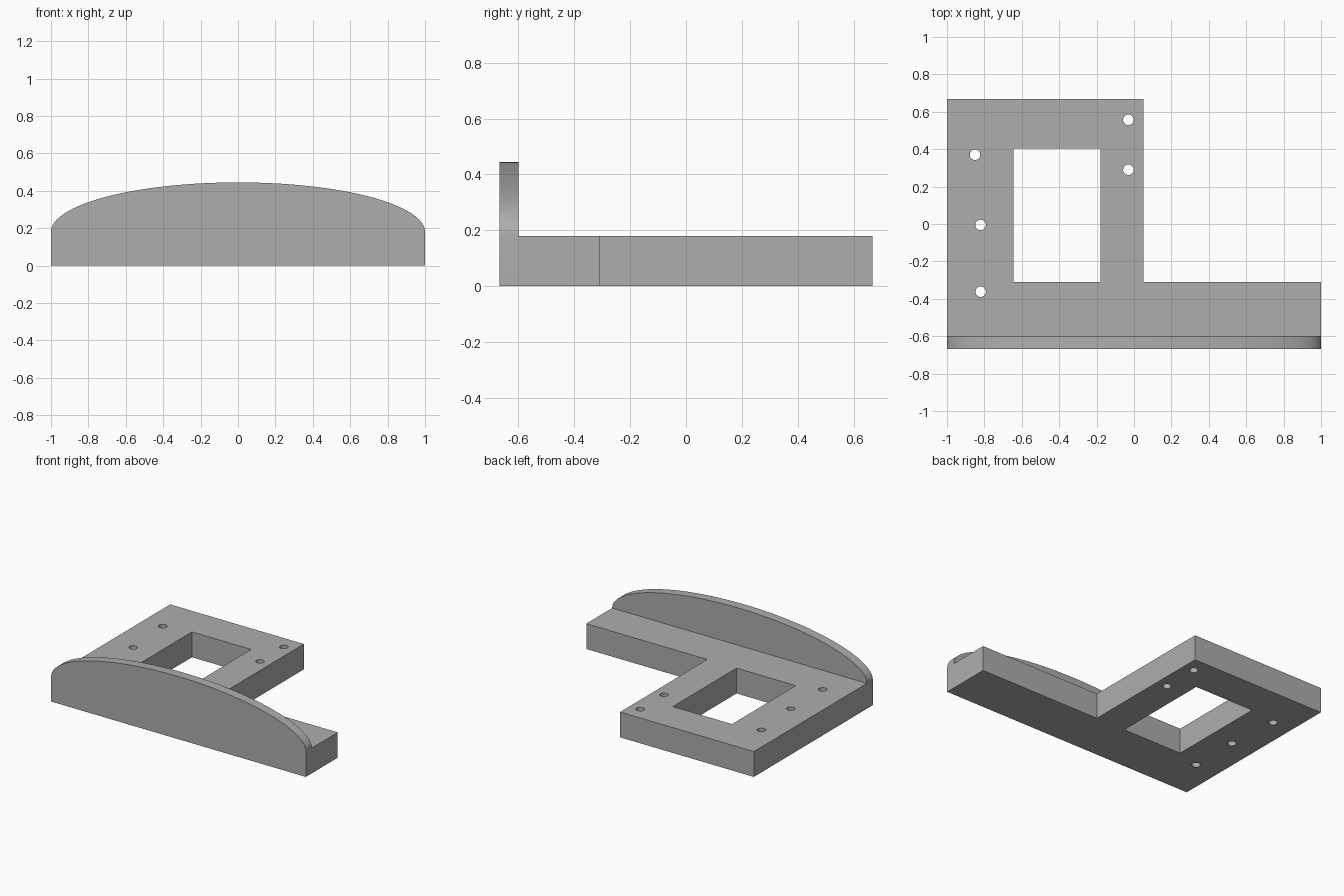
import bpy, bmesh, math
from mathutils import Matrix

if "Cube" in bpy.data.objects:
    bpy.data.objects.remove(bpy.data.objects["Cube"], do_unlink=True)

GREY = (0.42, 0.42, 0.42, 1)
grey = bpy.data.materials.new("plain grey")
grey.use_nodes = True
grey.diffuse_color = GREY
grey.node_tree.nodes["Principled BSDF"].inputs["Base Color"].default_value = GREY

BACK, FRONT, PANEL_BACK = 0.667, -0.667, -0.6
THICK, TOP = 0.18, 0.445


def circle(x, y, r, n=32):
    return [(x + r * math.cos(math.tau * i / n), y + r * math.sin(math.tau * i / n))
            for i in range(n)]


def slab(name, outlines, depth, matrix):
    """Extrude a filled outline with optional inner cut-outs into a solid."""
    curve = bpy.data.curves.new(name, 'CURVE')
    curve.dimensions = '2D'
    curve.fill_mode = 'BOTH'
    curve.extrude = depth / 2
    for points in outlines:
        spline = curve.splines.new('POLY')
        spline.points.add(len(points) - 1)
        for p, (x, y) in zip(spline.points, points):
            p.co = (x, y, 0, 1)
        spline.use_cyclic_u = True
    obj = bpy.data.objects.new(name, curve)
    bpy.context.collection.objects.link(obj)
    bpy.ops.object.select_all(action='DESELECT')
    obj.select_set(True)
    bpy.context.view_layer.objects.active = obj
    bpy.ops.object.convert(target='MESH')
    obj = bpy.context.view_layer.objects.active

    # Weld caps to walls and place the part
    bm = bmesh.new()
    bm.from_mesh(obj.data)
    bmesh.ops.transform(bm, matrix=matrix, verts=bm.verts)
    bmesh.ops.remove_doubles(bm, verts=bm.verts, dist=0.0001)
    bmesh.ops.recalc_face_normals(bm, faces=bm.faces)
    bm.to_mesh(obj.data)
    bm.free()
    obj.data.materials.clear()
    obj.data.materials.append(grey)
    bpy.ops.object.shade_smooth_by_angle(angle=math.radians(30))
    return obj


# L-shaped base plate with a rectangular window and screw holes
plate = [(-1, PANEL_BACK), (1, PANEL_BACK), (1, -0.31), (0.05, -0.31),
         (0.05, BACK), (-1, BACK)]
window = [(-0.645, -0.31), (-0.18, -0.31), (-0.18, 0.405), (-0.645, 0.405)]
hole_spots = [(-0.85, 0.37), (-0.82, -0.005), (-0.82, -0.362),
              (-0.03, 0.557), (-0.03, 0.29)]
holes = [circle(x, y, 0.028) for x, y in hole_spots]
slab("base_plate", [plate, window] + holes, THICK,
     Matrix.Translation((0, 0, THICK / 2)))

# Upright front panel with a half-ellipse top
STEPS = 64
arch = [(math.cos(math.pi * i / STEPS), THICK + (TOP - THICK) * math.sin(math.pi * i / STEPS))
        for i in range(STEPS + 1)]
slab("front_panel", [[(-1, 0), (1, 0)] + arch], PANEL_BACK - FRONT,
     Matrix.Translation((0, (FRONT + PANEL_BACK) / 2, 0)) @ Matrix.Rotation(math.pi / 2, 4, 'X'))
